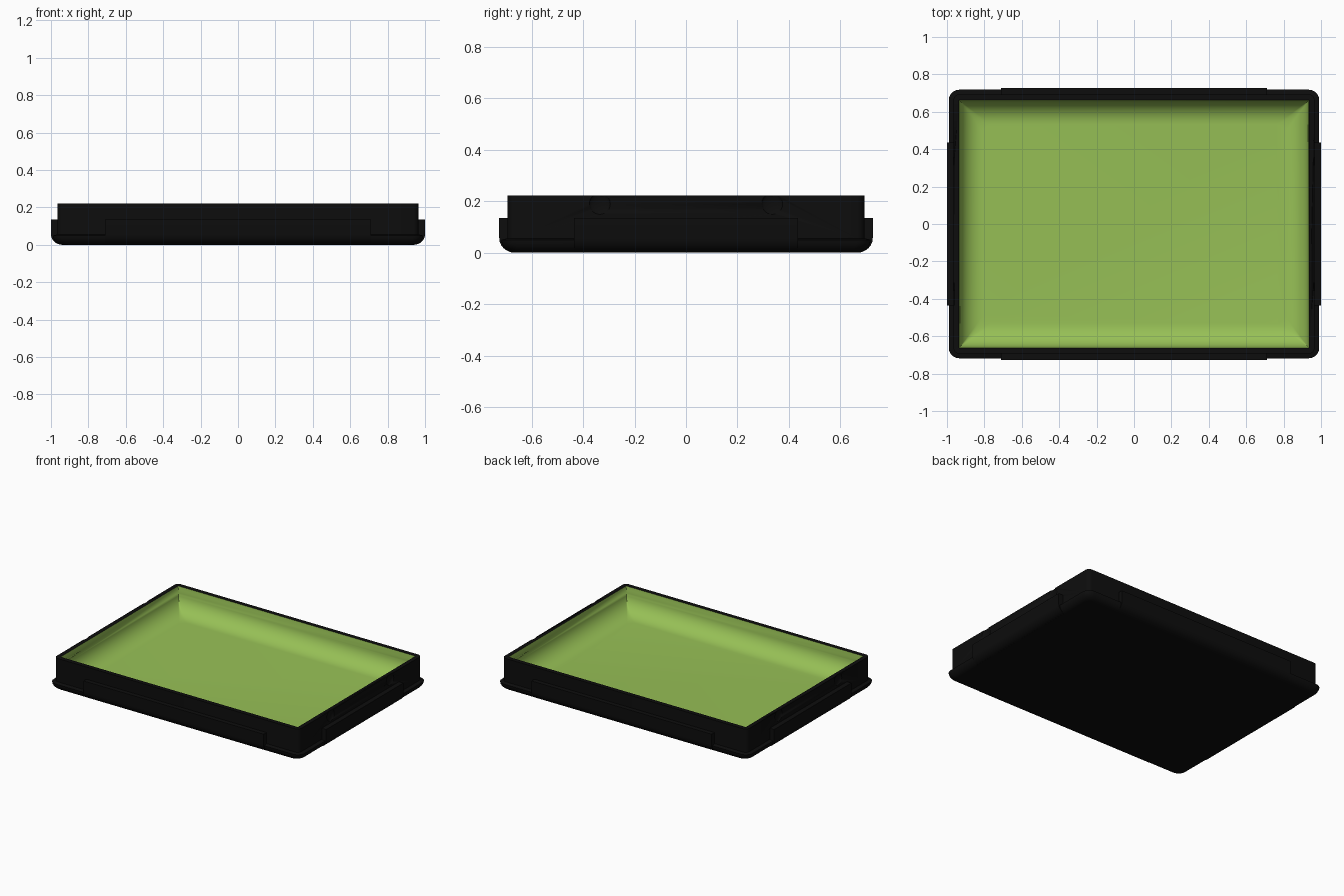
import bpy, bmesh, math

if "Cube" in bpy.data.objects:
    bpy.data.objects.remove(bpy.data.objects["Cube"])


def material(name, rgb):
    m = bpy.data.materials.new(name)
    m.diffuse_color = (*rgb, 1)
    m.use_nodes = True
    m.node_tree.nodes["Principled BSDF"].inputs["Base Color"].default_value = m.diffuse_color
    return m


black = material("black plastic", (0.004, 0.004, 0.004))
green = material("green lining", (0.31, 0.53, 0.093))


def finish(bm, name, mats):
    bmesh.ops.remove_doubles(bm, verts=bm.verts, dist=1e-5)
    bmesh.ops.recalc_face_normals(bm, faces=bm.faces)
    me = bpy.data.meshes.new(name)
    bm.to_mesh(me)
    bm.free()
    ob = bpy.data.objects.new(name, me)
    bpy.context.collection.objects.link(ob)
    for m in mats:
        me.materials.append(m)
    bpy.ops.object.select_all(action='DESELECT')
    ob.select_set(True)
    bpy.context.view_layer.objects.active = ob
    bpy.ops.object.shade_smooth_by_angle(angle=math.radians(35))
    return ob


def ring(bm, hx, hy, r, z, n=6):
    """Rounded rectangle loop of vertices."""
    vs = []
    for k, (sx, sy) in enumerate(((1, 1), (-1, 1), (-1, -1), (1, -1))):
        for i in range(n + 1):
            a = math.pi / 2 * (k + i / n)
            vs.append(bm.verts.new((sx * (hx - r) + r * math.cos(a),
                                    sy * (hy - r) + r * math.sin(a), z)))
    return vs


# Tray: outer skin with rounded foot lip, flat rim, then the green bowl
bm = bmesh.new()
levels = []
for i in range(7):                                   # rounded foot
    a = math.pi / 2 * i / 6
    off = 0.05 * (1 - math.sin(a))
    levels.append((0.99 - off, 0.718 - off, 0.055, 0.05 * (1 - math.cos(a))))
levels += [(0.965, 0.693, 0.03, 0.056), (0.965, 0.693, 0.03, 0.222),
           (0.935, 0.662, 0.0, 0.222)]
first_green = len(levels) - 1
FL, R = 0.05, 0.125                                  # floor height, fillet
for i in range(11):                                  # bowl wall and fillet
    a = math.pi / 2 * i / 10
    off = 0.004 + R * (1 - math.cos(a))
    levels.append((0.935 - off, 0.662 - off, 0.05 * (i / 10) ** 2,
                   FL + R * (1 - math.sin(a))))
rings = [ring(bm, *lv) for lv in levels]
bm.faces.new(rings[0])
bm.faces.new(rings[-1]).material_index = 1
for j, (lo, hi) in enumerate(zip(rings, rings[1:])):
    for i in range(len(lo)):
        k = (i + 1) % len(lo)
        f = bm.faces.new((lo[i], lo[k], hi[k], hi[i]))
        f.material_index = 1 if j >= first_green else 0
tray = finish(bm, "tray", [black, green])

# Shallow round dimples in the two short walls
bm = bmesh.new()
for sx in (-1, 1):
    for sy in (-1, 1):
        vs = bmesh.ops.create_uvsphere(bm, u_segments=24, v_segments=12, radius=1)["verts"]
        bmesh.ops.scale(bm, verts=vs, vec=(0.014, 0.042, 0.042))
        bmesh.ops.translate(bm, verts=vs, vec=(sx * 0.968, sy * 0.335, 0.19))
cutter = finish(bm, "dimple_cutter", [black])
cutter.hide_render = True
cutter.hide_set(True)
mod = tray.modifiers.new("dimples", 'BOOLEAN')
mod.operation = 'DIFFERENCE'
mod.solver = 'EXACT'
mod.object = cutter


def side_grip(name, out, half, angle):
    """Ledge with a rounded lower edge, running along one wall."""
    bm = bmesh.new()
    r, wall = 0.055, out - 0.045
    prof = [(wall, 0.135), (wall, 0.002)]
    for i in range(7):
        a = math.pi / 2 * i / 6
        prof.append((out - r + r * math.sin(a), 0.002 + r * (1 - math.cos(a))))
    prof.append((out, 0.135))
    ends = [[bm.verts.new((d, s * half, z)) for d, z in prof] for s in (-1, 1)]
    for e in ends:
        bm.faces.new(e)
    for i in range(len(prof)):
        k = (i + 1) % len(prof)
        bm.faces.new((ends[0][i], ends[0][k], ends[1][k], ends[1][i]))
    ob = finish(bm, name, [black])
    ob.rotation_euler.z = math.radians(angle)


# Grips on all four walls
side_grip("right_grip", 1.0, 0.435, 0)
side_grip("back_grip", 0.726, 0.71, 90)
side_grip("left_grip", 1.0, 0.435, 180)
side_grip("front_grip", 0.726, 0.71, 270)
